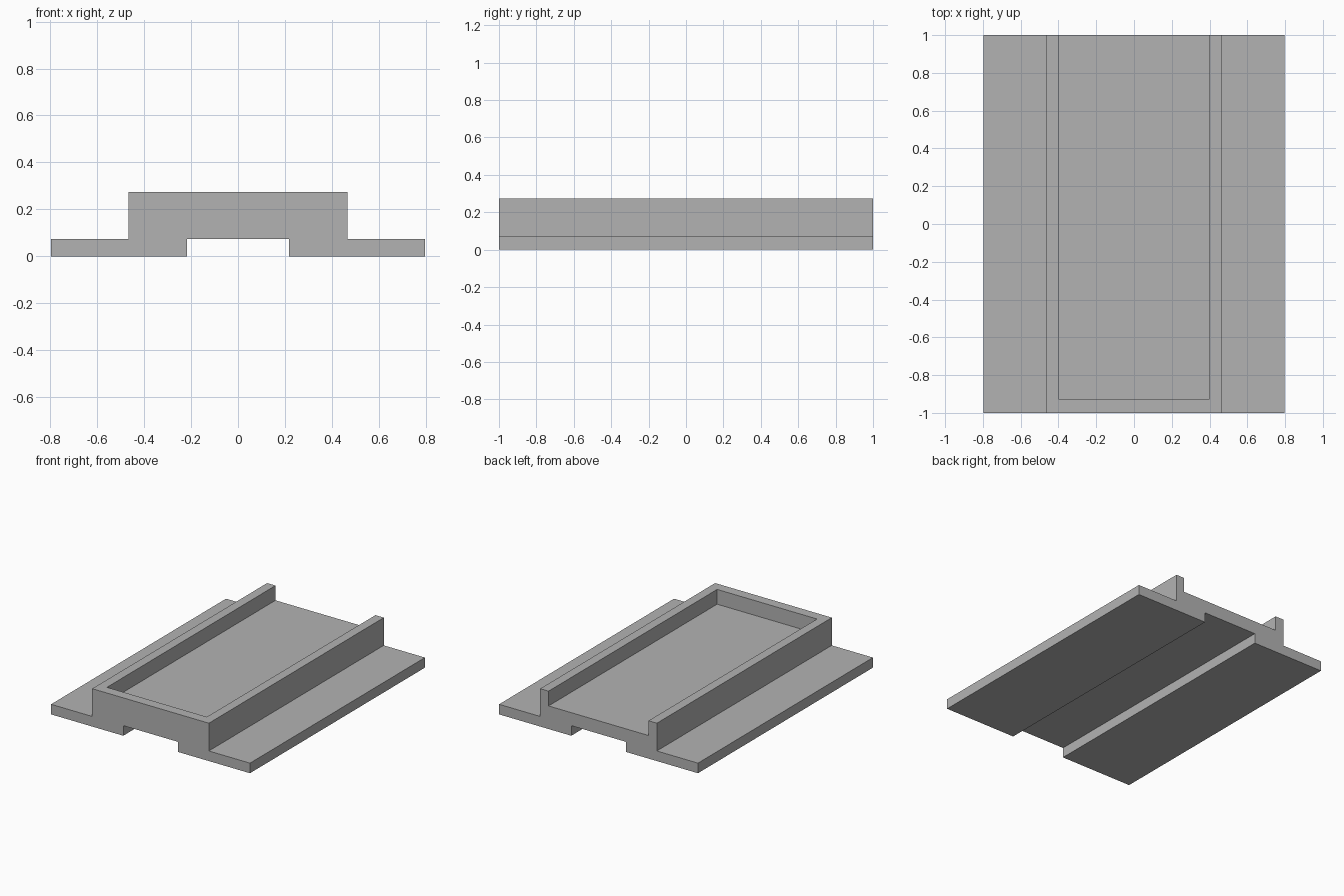
import bpy
import bmesh

cube = bpy.data.objects.get("Cube")
if cube:
    bpy.data.objects.remove(cube, do_unlink=True)

# Main dimensions
LENGTH = 2.0
HALF_WIDTH, RAIL_OUT, RAIL_IN, SLOT = 0.796, 0.467, 0.4, 0.218
FLANGE, FLOOR, TOP = 0.073, 0.167, 0.274
END_WALL = 0.073

grey = bpy.data.materials.new("plain grey")
grey.use_nodes = True
colour = (0.45, 0.45, 0.45, 1)
grey.diffuse_color = colour
grey.node_tree.nodes["Principled BSDF"].inputs["Base Color"].default_value = colour


def extrude_profile(name, half, y0, y1):
    """Mirror a half outline (x, z) across x = 0 and extrude it along y."""
    outline = half + [(-x, z) for x, z in reversed(half)]
    bm = bmesh.new()
    face = bm.faces.new([bm.verts.new((x, y0, z)) for x, z in outline])
    new = bmesh.ops.extrude_face_region(bm, geom=[face])["geom"]
    verts = [v for v in new if isinstance(v, bmesh.types.BMVert)]
    bmesh.ops.translate(bm, verts=verts, vec=(0, y1 - y0, 0))
    bmesh.ops.recalc_face_normals(bm, faces=bm.faces)
    mesh = bpy.data.meshes.new(name)
    bm.to_mesh(mesh)
    bm.free()
    obj = bpy.data.objects.new(name, mesh)
    bpy.context.collection.objects.link(obj)
    mesh.materials.append(grey)
    return obj


# Flanged body with a slot running underneath
body = extrude_profile("tray_body", [
    (SLOT, FLANGE), (SLOT, 0), (HALF_WIDTH, 0), (HALF_WIDTH, FLANGE),
    (RAIL_OUT, FLANGE), (RAIL_OUT, TOP)], -LENGTH / 2, LENGTH / 2)

# Pocket between the rails, closed at the front and open at the back
pocket = extrude_profile("pocket_cutter", [
    (RAIL_IN, FLOOR), (RAIL_IN, TOP + 0.1)],
    -LENGTH / 2 + END_WALL, LENGTH / 2 + 0.1)
pocket.hide_render = True

cut = body.modifiers.new("pocket", 'BOOLEAN')
cut.operation = 'DIFFERENCE'
cut.solver = 'EXACT'
cut.object = pocket
bpy.context.view_layer.objects.active = body
body.select_set(True)
bpy.ops.object.modifier_apply(modifier=cut.name)
bpy.data.objects.remove(pocket, do_unlink=True)
